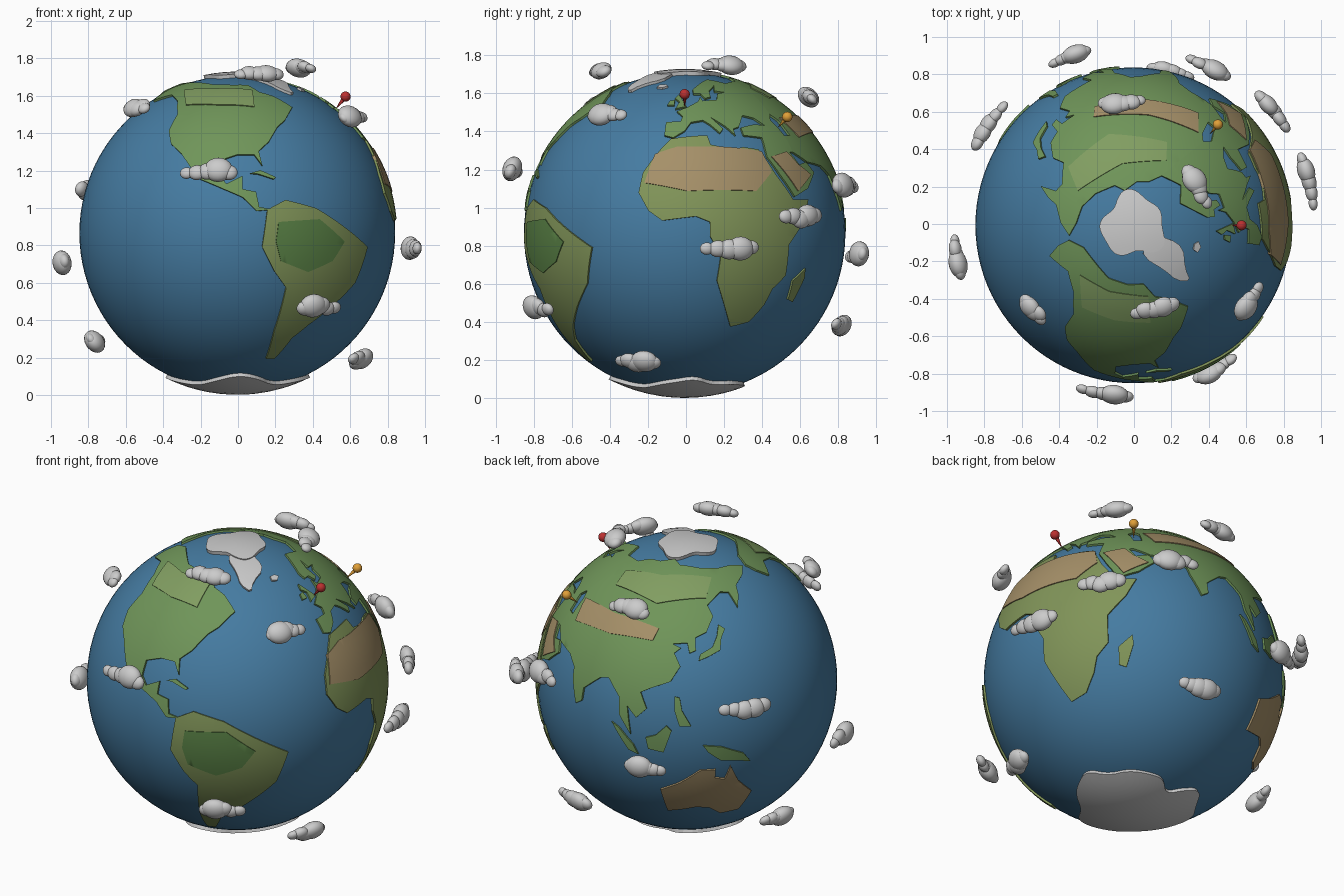
import bpy, bmesh, math, random
from mathutils import Vector, Matrix
from mathutils.geometry import delaunay_2d_cdt

if "Cube" in bpy.data.objects:
    bpy.data.objects.remove(bpy.data.objects["Cube"])

random.seed(4)
CENTRE = Vector((-0.004, -0.007, 0.865))
SEA, LAND, PATCH, ICE = 0.844, 0.855, 0.860, 0.864


def material(name, rgb):
    m = bpy.data.materials.new(name)
    m.diffuse_color = (*rgb, 1)
    m.use_nodes = True
    m.node_tree.nodes["Principled BSDF"].inputs["Base Color"].default_value = m.diffuse_color
    return m


BLUE = material("ocean_blue", (0.06, 0.20, 0.36))
GREEN = material("land_green", (0.16, 0.30, 0.10))
OLIVE = material("savanna_olive", (0.22, 0.30, 0.10))
BOREAL = material("boreal_green", (0.22, 0.34, 0.12))
JUNGLE = material("jungle_green", (0.10, 0.22, 0.06))
SAND = material("desert_sand", (0.38, 0.28, 0.14))
WHITE = material("cloud_white", (0.9, 0.9, 0.9))
FROST = material("ice_grey", (0.66, 0.67, 0.69))
RED = material("pin_red", (0.5, 0.03, 0.03))
AMBER = material("pin_amber", (0.75, 0.35, 0.04))


def direction(lon, lat):
    lon, lat = math.radians(lon), math.radians(lat)
    return Vector((math.cos(lat) * math.cos(lon), math.cos(lat) * math.sin(lon), math.sin(lat)))


def frame(d):
    """East, north and outward axes at a direction."""
    east = Vector((0, 0, 1)).cross(d)
    east = east.normalized() if east.length > 1e-3 else Vector((1, 0, 0))
    return east, d.cross(east), d


def finish(name, bm, mat):
    me = bpy.data.meshes.new(name)
    bm.to_mesh(me)
    bm.free()
    me.materials.append(mat)
    ob = bpy.data.objects.new(name, me)
    ob.location = CENTRE
    bpy.context.collection.objects.link(ob)
    return ob


def plate(name, mat, outline, radius=LAND, rounds=0):
    """Raised spherical plate from a lon/lat outline."""
    pts = [direction(*p) for p in outline]
    for _ in range(rounds):
        pts = [q for a, b in zip(pts, pts[1:] + pts[:1]) for q in (a.lerp(b, 0.25), a.lerp(b, 0.75))]
    ring = []
    for a, b in zip(pts, pts[1:] + pts[:1]):
        n = max(1, math.ceil(a.angle(b) / 0.06))
        ring += [a.lerp(b, i / n).normalized() for i in range(n)]
    east, north, mid = frame(sum(ring, Vector()).normalized())

    def flatten(p):
        v = Vector((p.dot(east), p.dot(north)))
        return v.normalized() * mid.angle(p) if v.length > 1e-9 else v

    def wrap(v):
        t = v.length
        u = v / t if t > 1e-9 else v
        return (mid * math.cos(t) + (east * u.x + north * u.y) * math.sin(t)) * radius

    flat = [flatten(p) for p in ring]
    n, step = len(flat), 0.06
    edges = [(i, (i + 1) % n) for i in range(n)]
    xs, ys = [v.x for v in flat], [v.y for v in flat]
    for i in range(1, int((max(xs) - min(xs)) / step) + 1):
        for j in range(1, int((max(ys) - min(ys)) / step) + 1):
            flat.append(Vector((min(xs) + i * step, min(ys) + j * step)))
    res = delaunay_2d_cdt(flat, edges, [], 1, 1e-6)
    bm = bmesh.new()
    vs = [bm.verts.new(wrap(Vector(v))) for v in res[0]]
    for f in res[2]:
        face = bm.faces.new([vs[i] for i in f])
        face.smooth = True
        face.normal_update()
        if face.normal.dot(face.calc_center_median()) < 0:
            face.normal_flip()
    bmesh.ops.delete(bm, geom=[v for v in bm.verts if not v.link_faces], context='VERTS')
    rim = [e for e in bm.edges if e.is_boundary]
    wall = bmesh.ops.extrude_edge_only(bm, edges=rim)["geom"]
    for g in wall:
        if isinstance(g, bmesh.types.BMVert):
            g.co = g.co.normalized() * (SEA - 0.01)
        elif isinstance(g, bmesh.types.BMFace):
            g.smooth = False
    bmesh.ops.recalc_face_normals(bm, faces=bm.faces)
    finish(name, bm, mat)


# Ocean ball
bm = bmesh.new()
bmesh.ops.create_uvsphere(bm, u_segments=96, v_segments=48, radius=SEA)
for f in bm.faces:
    f.smooth = True
finish("ocean", bm, BLUE)

# Americas
plate("north_america", GREEN, [
    (-56, 52), (-65, 45), (-70, 42), (-76, 35), (-81, 31), (-80, 25), (-83, 29.5), (-90, 29.5),
    (-97, 27), (-97, 21), (-94, 18), (-88, 21), (-88, 16), (-83, 15), (-82, 9.5), (-77, 8.5),
    (-83, 8), (-88, 13), (-95, 16), (-105, 20), (-114, 30), (-120, 34), (-124, 40), (-124, 48),
    (-132, 56), (-145, 60), (-160, 56), (-165, 61), (-167, 65.5), (-156, 70), (-128, 70),
    (-115, 68.5), (-95, 68), (-80, 68), (-73, 62), (-64, 59)])
plate("south_america", OLIVE, [
    (-79, 8.5), (-72, 12), (-60, 9), (-51, 4), (-35, -5), (-39, -18), (-48, -27), (-57, -35),
    (-63, -41), (-68, -52), (-73, -52), (-73, -38), (-71, -20), (-76, -14), (-81, -5)])
plate("cuba", GREEN, [(-85, 22), (-81, 23.2), (-75, 20.5), (-76, 19.8), (-82, 21.8)])

# Africa
plate("africa", OLIVE, [
    (-6, 35.5), (10, 37), (11, 33), (20, 31), (25, 32), (32, 31), (37, 21), (43, 12), (51, 12),
    (47, 4), (40, -4), (40, -15), (35, -20), (33, -26), (28, -33), (20, -35), (17, -29), (12, -17),
    (13, -8), (9, -1), (9, 4), (4, 6), (-8, 4.5), (-13, 8), (-17, 14.5), (-16, 22), (-10, 31)])
plate("madagascar", OLIVE, [(44, -17), (49.5, -12.5), (50, -16), (47, -25), (44, -24)])

# Europe and Arabia; the gap against Asia leaves the inland sea open
plate("europe", GREEN, [
    (-9, 37), (-9, 43), (-2, 43.5), (-1, 46), (-4, 48.5), (2, 51), (8, 54), (10, 57), (11, 54.5),
    (20, 55), (23, 59), (29, 60), (22, 61), (25, 65), (18, 61), (17, 57), (13, 56), (11, 59),
    (6, 59), (6, 62), (14, 67), (25, 71), (40, 67), (60, 69), (50, 47), (47, 44), (49, 40),
    (50, 37), (50, 30), (48, 30), (51, 25), (56, 26), (59, 22), (52, 16), (44, 13), (39, 21),
    (35, 28), (36, 36), (27, 37), (27, 40.5), (35, 42), (41, 41.5), (37, 45), (31, 46.5),
    (28, 43), (26, 40.8), (23, 40), (23, 37), (19.5, 41), (13, 45.5), (18, 40), (16, 38),
    (12, 42), (9, 44), (3, 43), (0, 39), (-5, 36)])
plate("asia", GREEN, [
    (60, 69), (70, 73), (85, 74), (104, 77), (115, 74), (140, 72), (160, 70), (178, 69), (189, 66),
    (178, 63), (165, 60), (162, 56), (157, 51), (156, 58), (150, 59), (138, 54), (140, 49),
    (135, 43), (129, 41), (129, 36), (126, 35), (125, 39), (118, 38.5), (122, 37), (119, 35),
    (122, 30), (118, 24), (110, 21), (106, 19), (109, 13), (105, 9), (101, 13), (103, 2),
    (98, 9), (97, 16), (91, 22), (87, 21), (80, 15), (80, 10), (77, 8), (73, 17), (72, 21),
    (67, 24.5), (57, 26), (50, 30), (50, 37), (54, 37), (53, 44), (50, 47)])

# Islands and Australia
plate("britain", GREEN, [(-5, 50), (1, 51.2), (0, 53), (-2, 56), (-4, 58.5), (-6, 56), (-3, 54)])
plate("ireland", GREEN, [(-10, 52), (-6, 52), (-6, 55), (-9, 54.5)])
plate("iceland", FROST, [(-23, 64), (-18, 63.5), (-14, 65), (-17, 66.3), (-22, 66)])
plate("japan", GREEN, [(130, 32), (135, 33.5), (140.5, 35.5), (142, 40), (145, 43.5), (142, 45.5),
                       (140, 41), (137, 37), (131, 34.5)])
plate("sumatra", GREEN, [(95, 5.5), (98, 4), (104, -2), (106, -6), (102, -4.5)])
plate("borneo", GREEN, [(109, 1.5), (113, 3), (117, 7), (119, 5), (116, -4), (110, -3)])
plate("philippines", GREEN, [(120, 18.5), (122, 18), (123, 13), (126.5, 7), (122, 7), (120, 13)])
plate("new_guinea", GREEN, [(131, -1), (138, -2), (147, -6), (150, -10), (143, -8.5), (138, -8),
                            (133, -4)])
plate("australia", SAND, [
    (114, -22), (122, -18), (130, -12), (136, -12), (136, -16), (140, -17), (142, -11), (146, -19),
    (153, -26), (150, -37), (141, -38), (135, -33), (129, -32), (116, -35)])

# Climate patches on the land
plate("sahara", SAND, [(-12, 29), (-3, 32), (6, 32), (33, 30), (35, 22), (27, 15), (1, 15),
                       (-15, 18)], PATCH)
plate("arabian_desert", SAND, [(37, 28), (46, 30), (50, 25), (56, 21), (46, 15)], PATCH)
plate("inner_asian_desert", SAND, [(55, 45), (82, 46), (110, 44), (108, 39), (85, 38), (60, 36)], PATCH)
plate("rainforest", JUNGLE, [(-75, 4), (-59, 5), (-48, -3), (-53, -10), (-63, -14), (-74, -10),
                             (-76, -3)], PATCH)
plate("boreal_canada", BOREAL, [(-137, 63), (-110, 64), (-78, 63), (-80, 52), (-101, 53),
                                (-122, 53)], PATCH)
plate("siberia", BOREAL, [(63, 63), (100, 67), (148, 66), (138, 57), (105, 54), (68, 56)], PATCH)

# Ice
plate("greenland_ice", FROST, [(-73, 78), (-60, 82), (-30, 83), (-20, 76), (-24, 70), (-40, 65),
                               (-44, 60), (-52, 64), (-55, 70)], LAND + 0.003, 1)
plate("arctic_ice", FROST, [
    (a, 78.8 - 1.2 * math.cos(math.radians(3 * (a - 90))) - 1.1 * math.cos(math.radians(5 * a - 150)))
    for a in range(0, 360, 12)], ICE, 1)
plate("antarctic_ice", FROST, [
    (8, -62), (25, -67), (45, -66), (65, -67), (82, -68), (98, -74), (112, -68), (126, -63),
    (150, -66), (175, -62), (200, -67), (225, -70), (250, -66), (270, -61.5), (287, -64),
    (310, -70), (335, -67), (350, -65)], ICE, 2)

# Clouds: lon, lat, length (negative puts the big end west)
CLOUDS = [(-100, 20, .32), (-60, -24, -.27), (-21, -44, .26), (-170, -9.5, .25), (165, -36, .25),
          (76, -29.5, .27), (145, 14, .32), (111, -7, -.25), (95, 47, .27), (-139.5, 44, -.2),
          (-76, 62, .28), (30, 65.5, .27), (-33, 40, -.25), (65, 15, -.27), (39, 5, .28), (14, -5, .33)]
SIZES = [0.036, 0.045, 0.054, 0.066, 0.042]
for k, (lon, lat, length) in enumerate(CLOUDS):
    east, north, up = frame(direction(lon, lat))
    bm = bmesh.new()
    for i, s in enumerate(SIZES):
        s *= random.uniform(0.88, 1.08)
        t = (i / 4 - 0.5) * (length - 0.09 * math.copysign(1, length))
        pos = (up * 0.972 + east * t + north * random.uniform(-.012, .012)).normalized()
        e, n, u = frame(pos)
        rot = Matrix((e, n, u)).transposed().to_4x4()
        bmesh.ops.create_uvsphere(bm, u_segments=20, v_segments=12, radius=s, matrix=Matrix.Translation(
            pos * 0.972) @ rot @ Matrix.Diagonal((1.1, 0.95, 0.7, 1)))
    for f in bm.faces:
        f.smooth = True
    finish(f"cloud_{k + 1}", bm, WHITE)

# Map pins
for name, mat, lon, lat in (("red", RED, 0, 51.6), ("amber", AMBER, 50, 41)):
    d = direction(lon, lat)
    rot = d.to_track_quat('Z', 'Y').to_matrix().to_4x4()
    bm = bmesh.new()
    bmesh.ops.create_cone(bm, cap_ends=True, segments=20, radius1=0.001, radius2=0.015, depth=0.08,
                          matrix=Matrix.Translation(d * 0.89) @ rot)
    finish(name + "_pin_shaft", bm, mat)
    bm = bmesh.new()
    bmesh.ops.create_uvsphere(bm, u_segments=24, v_segments=16, radius=0.027,
                              matrix=Matrix.Translation(d * 0.932))
    for f in bm.faces:
        f.smooth = True
    finish(name + "_pin_head", bm, mat)
